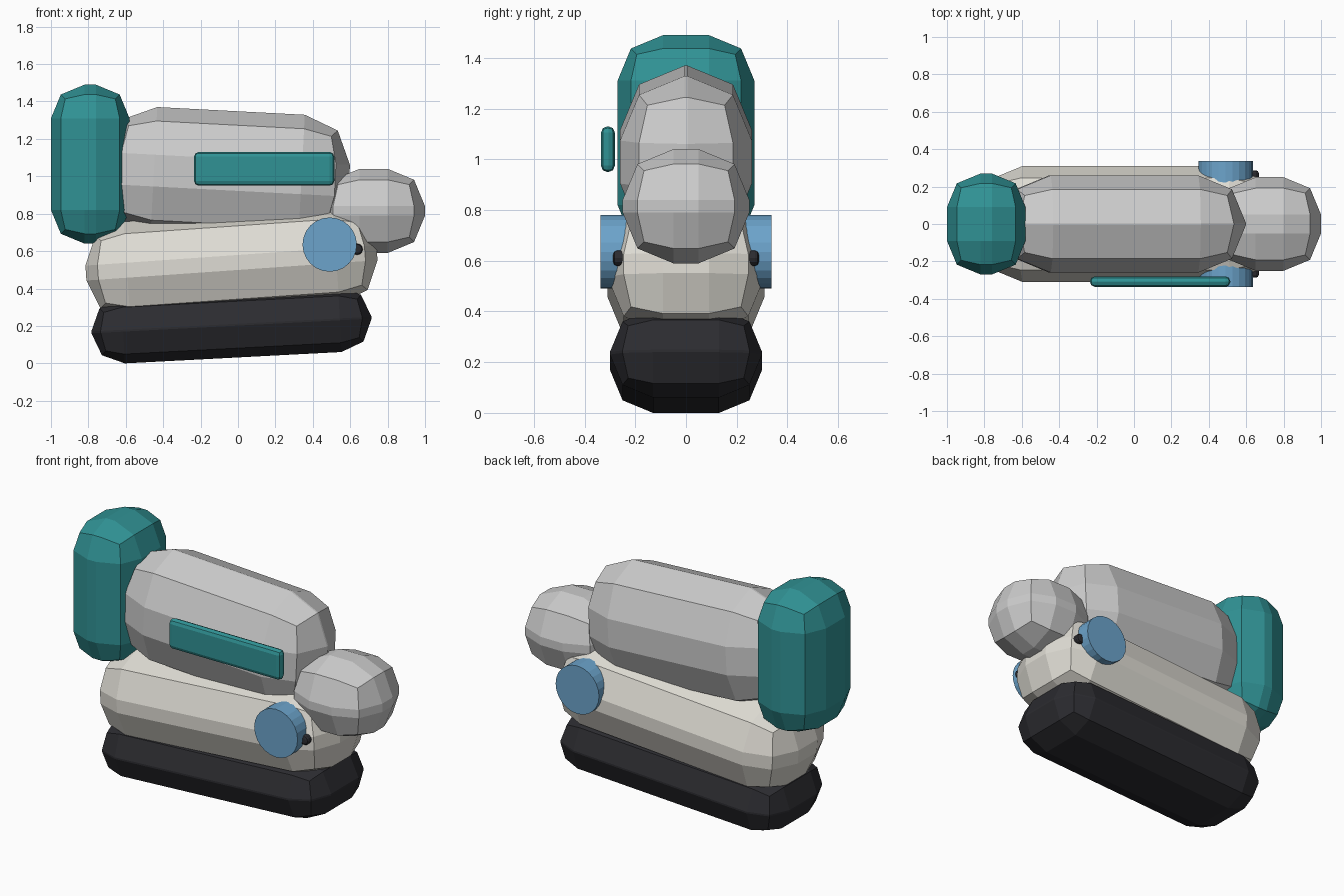
import bpy, bmesh, math
from mathutils import Matrix, Vector

if "Cube" in bpy.data.objects:
    bpy.data.objects.remove(bpy.data.objects["Cube"])


def material(name, rgb):
    m = bpy.data.materials.new(name)
    m.diffuse_color = (*rgb, 1)
    m.use_nodes = True
    m.node_tree.nodes["Principled BSDF"].inputs["Base Color"].default_value = m.diffuse_color
    return m


teal = material("teal", (0.03, 0.29, 0.30))
cream = material("cream", (0.74, 0.72, 0.66))
dark = material("dark", (0.025, 0.025, 0.03))
blue = material("blue", (0.15, 0.37, 0.60))


def finish(name, bm, mat):
    mesh = bpy.data.meshes.new(name)
    bm.to_mesh(mesh)
    bm.free()
    obj = bpy.data.objects.new(name, mesh)
    bpy.context.collection.objects.link(obj)
    if mat:
        mesh.materials.append(mat)
    return obj


def rounded_box(name, centre, size, radius, tilt=0, mat=None):
    """Box with two-segment rounding on every edge, flat shaded."""
    bm = bmesh.new()
    bmesh.ops.create_cube(bm, size=1, matrix=Matrix.Diagonal((*size, 1)))
    bmesh.ops.bevel(bm, geom=bm.edges[:], offset=radius, segments=2,
                    profile=0.5, affect='EDGES', clamp_overlap=True)
    bm.transform(Matrix.Translation(centre) @ Matrix.Rotation(math.radians(-tilt), 4, 'Y'))
    return finish(name, bm, mat)


def side_disc(name, x, z, radius, y_in, y_out, sides, mat, bevel=0):
    """Cylinder lying along y."""
    bm = bmesh.new()
    bmesh.ops.create_cone(bm, cap_ends=True, segments=sides, radius1=radius,
                          radius2=radius, depth=abs(y_out - y_in))
    if bevel:
        rims = [e for e in bm.edges if abs(e.verts[0].co.z - e.verts[1].co.z) < 1e-5]
        bmesh.ops.bevel(bm, geom=rims, offset=bevel, segments=2,
                        profile=0.5, affect='EDGES')
    bm.transform(Matrix.Translation((x, (y_in + y_out) / 2, z))
                 @ Matrix.Rotation(math.pi / 2, 4, 'X'))
    return finish(name, bm, mat)


# Stacked main masses
rounded_box("dark_base", (-0.035, 0, 0.205), (1.5, 0.60, 0.35), 0.17, 3, dark)
rounded_box("cream_body", (-0.035, 0, 0.537), (1.56, 0.62, 0.52), 0.22, 4, cream)
rounded_box("upper_body", (-0.055, 0, 1.01), (1.30, 0.52, 0.68), 0.255, -3)
rounded_box("nose_block", (0.725, 0, 0.815), (0.55, 0.50, 0.45), 0.20)
rounded_box("rear_pack", (-0.79, 0, 1.065), (0.42, 0.54, 0.85), 0.18, 0, teal)

# Bar on the front side only
rounded_box("side_bar", (0.14, -0.308, 1.04), (0.75, 0.055, 0.18), 0.025, 0, teal)

# Mirrored discs and studs
for side, s in (("front", -1), ("back", 1)):
    side_disc(side + "_disc", 0.49, 0.635, 0.145, s * 0.20, s * 0.338, 24, blue)
    side_disc(side + "_stud", 0.637, 0.61, 0.03, s * 0.22, s * 0.287, 12, dark, 0.014)
